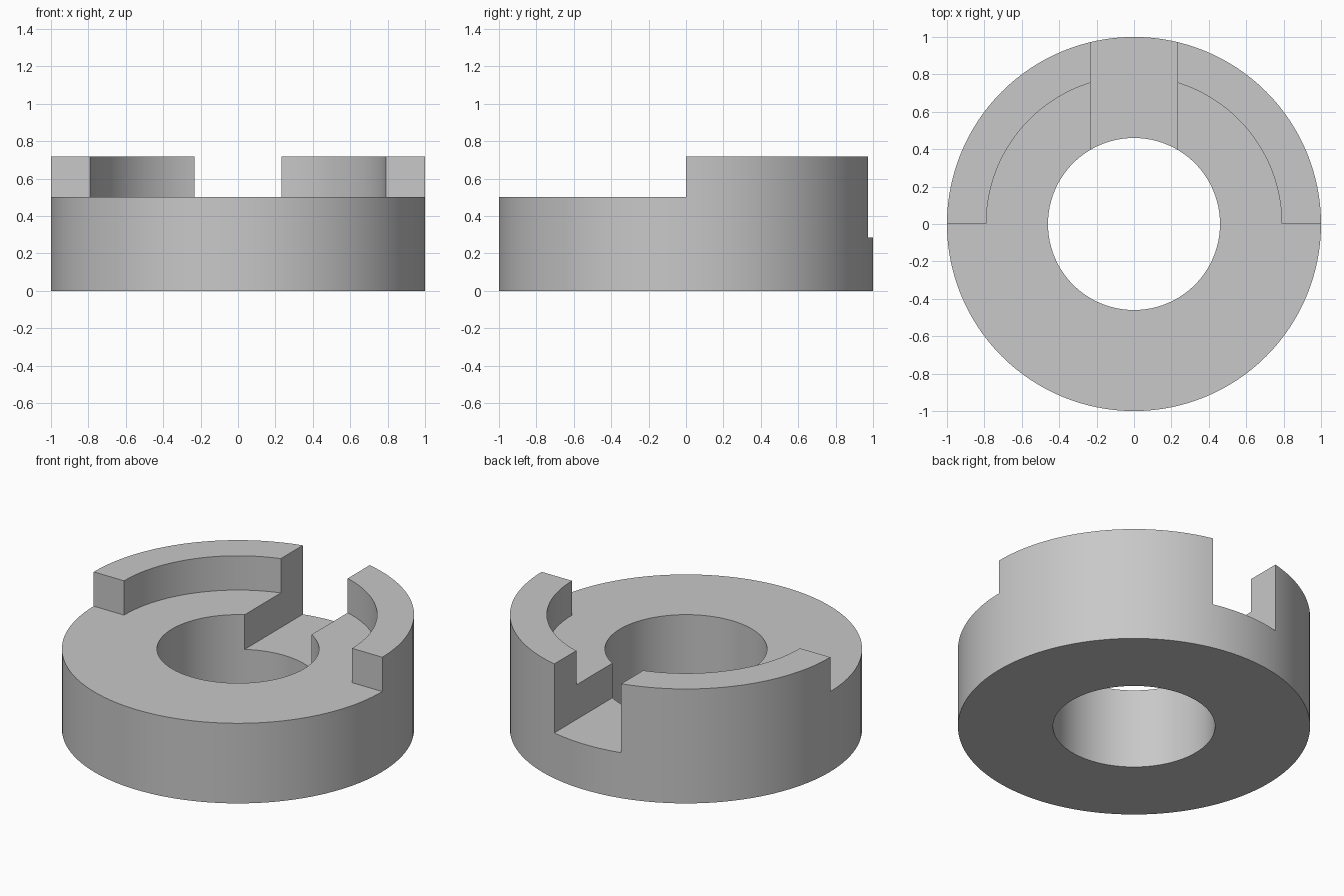
import bpy
import bmesh
from math import cos, sin, pi, radians

if "Cube" in bpy.data.objects:
    bpy.data.objects.remove(bpy.data.objects["Cube"], do_unlink=True)

OUTER, BORE, LIP = 1.0, 0.46, 0.79      # radii
TOP, SHELF, SLOT_FLOOR = 0.717, 0.502, 0.285  # heights
SLOT_HALF = 0.232
FAR = 1.3                               # cutter overshoot
SEGMENTS = 128

grey = bpy.data.materials.new("light grey")
grey.use_nodes = True
colour = (0.58, 0.58, 0.58, 1)
grey.diffuse_color = colour
grey.node_tree.nodes["Principled BSDF"].inputs["Base Color"].default_value = colour


def arc(radius, sweep, steps):
    return [(radius * cos(sweep * i / steps), radius * sin(sweep * i / steps))
            for i in range(steps + 1)]


def prism(name, outline, low, high):
    """Extrude a flat counter-clockwise outline from low to high."""
    bm = bmesh.new()
    base = bm.faces.new([bm.verts.new((x, y, low)) for x, y in outline])
    side = bmesh.ops.extrude_face_region(bm, geom=[base])["geom"]
    moved = [v for v in side if isinstance(v, bmesh.types.BMVert)]
    bmesh.ops.translate(bm, verts=moved, vec=(0, 0, high - low))
    bmesh.ops.recalc_face_normals(bm, faces=bm.faces)
    mesh = bpy.data.meshes.new(name)
    bm.to_mesh(mesh)
    bm.free()
    mesh.materials.append(grey)
    obj = bpy.data.objects.new(name, mesh)
    bpy.context.collection.objects.link(obj)
    return obj


def cut(target, cutter):
    """Subtract the cutter from the target and discard it."""
    cutter.hide_render = True
    mod = target.modifiers.new("cut", "BOOLEAN")
    mod.operation = "DIFFERENCE"
    mod.solver = "EXACT"
    mod.object = cutter
    bpy.context.view_layer.objects.active = target
    bpy.ops.object.modifier_apply(modifier=mod.name)
    bpy.data.objects.remove(cutter, do_unlink=True)


# Full-height disc
collar = prism("slotted_collar", arc(OUTER, 2 * pi, SEGMENTS)[:-1], 0, TOP)

# Recess: the whole front half, and inside the lip at the back
recess = arc(LIP, pi, SEGMENTS // 2) + [(-FAR, 0), (-FAR, -FAR), (FAR, -FAR), (FAR, 0)]
cut(collar, prism("recess_cutter", recess, SHELF, FAR))

# Central bore
cut(collar, prism("bore_cutter", arc(BORE, 2 * pi, SEGMENTS)[:-1], -FAR, FAR))

# Slot through the back of the ring
slot = [(-SLOT_HALF, 0), (SLOT_HALF, 0), (SLOT_HALF, FAR), (-SLOT_HALF, FAR)]
cut(collar, prism("slot_cutter", slot, SLOT_FLOOR, FAR))

# Smooth round walls, sharp corners
bpy.ops.object.select_all(action="DESELECT")
collar.select_set(True)
bpy.context.view_layer.objects.active = collar
bpy.ops.object.shade_smooth_by_angle(angle=radians(30))
